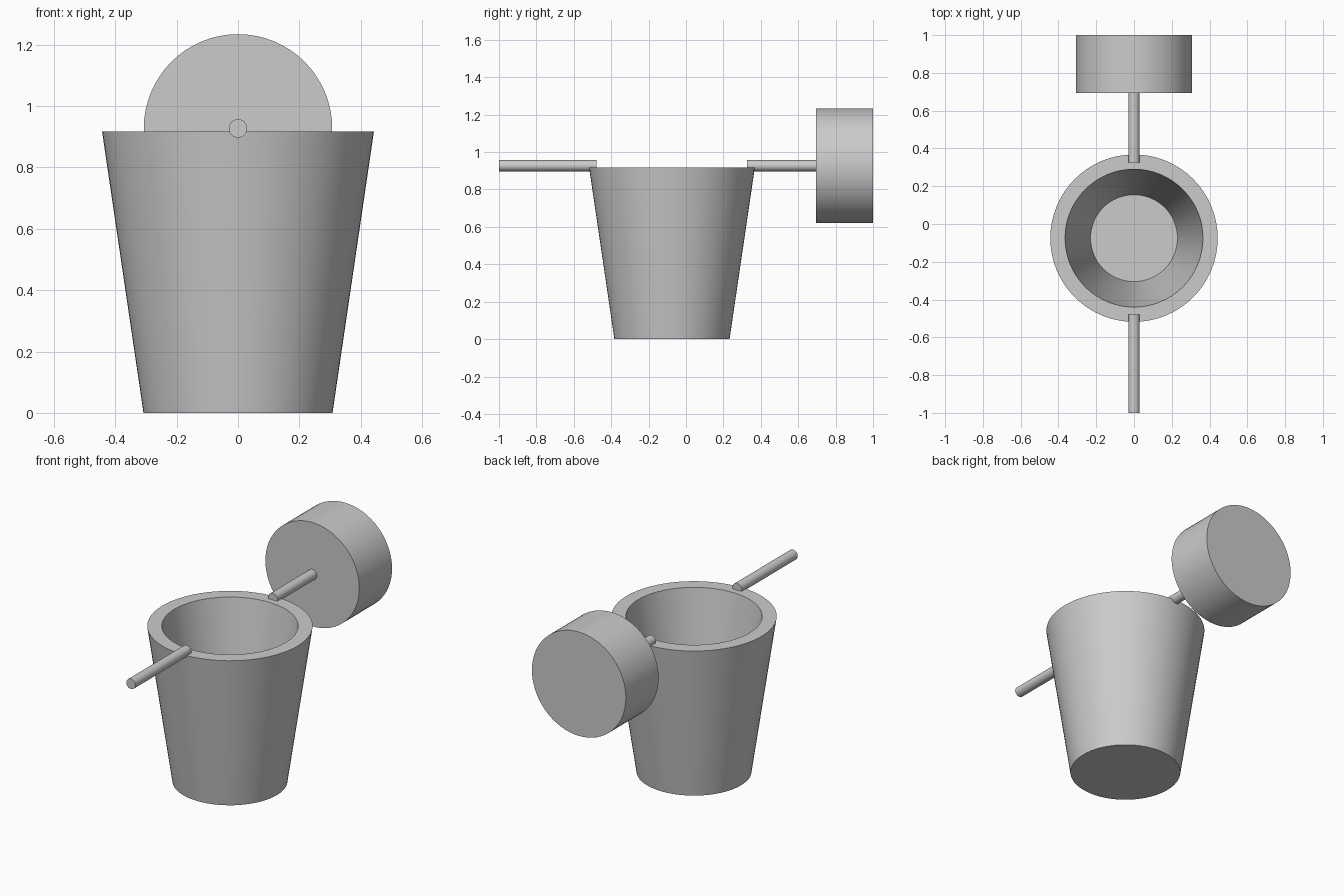
import bpy
import bmesh
import math
from mathutils import Matrix

default = bpy.data.objects.get("Cube")
if default:
    bpy.data.objects.remove(default, do_unlink=True)

# One plain grey for the whole model
GREY = (0.6, 0.6, 0.6, 1.0)
grey = bpy.data.materials.new("plain grey")
grey.use_nodes = True
grey.diffuse_color = GREY
grey.node_tree.nodes["Principled BSDF"].inputs["Base Color"].default_value = GREY

CUP_Y = -0.075
ROD_Z = 0.927


def lathe(name, profile, location, tilt=0.0, segments=64):
    """Revolve (radius, height) points about z, then tilt about x."""
    bm = bmesh.new()
    verts = [bm.verts.new((r, 0, z)) for r, z in profile]
    edges = [bm.edges.new(pair) for pair in zip(verts, verts[1:])]
    bmesh.ops.spin(bm, geom=verts + edges, axis=(0, 0, 1), cent=(0, 0, 0),
                   angle=math.tau, steps=segments)
    bmesh.ops.remove_doubles(bm, verts=bm.verts, dist=0.0001)
    bmesh.ops.recalc_face_normals(bm, faces=bm.faces)
    bm.transform(Matrix.Rotation(tilt, 4, "X"))
    mesh = bpy.data.meshes.new(name)
    bm.to_mesh(mesh)
    bm.free()
    mesh.materials.append(grey)
    obj = bpy.data.objects.new(name, mesh)
    obj.location = location
    bpy.context.collection.objects.link(obj)
    bpy.ops.object.select_all(action="DESELECT")
    obj.select_set(True)
    bpy.context.view_layer.objects.active = obj
    bpy.ops.object.shade_smooth_by_angle(angle=math.radians(30))
    return obj


def cylinder_along_y(name, radius, start, end, segments=64):
    length = end - start
    profile = [(0, 0), (radius, 0), (radius, length), (0, length)]
    return lathe(name, profile, (0, start, ROD_Z), -math.pi / 2, segments)


# Tapered cup with a thick wall and a closed floor
lathe("cup", [(0, 0), (0.308, 0), (0.443, 0.917), (0.365, 0.917),
              (0.23, 0.077), (0, 0.077)], (0, CUP_Y, 0))

# Rods resting half sunk in the rim, and the drum on the back one
cylinder_along_y("front_rod", 0.03, -1.0, -0.478, 32)
cylinder_along_y("back_rod", 0.03, 0.325, 0.7, 32)
cylinder_along_y("back_drum", 0.307, 0.694, 1.0)
